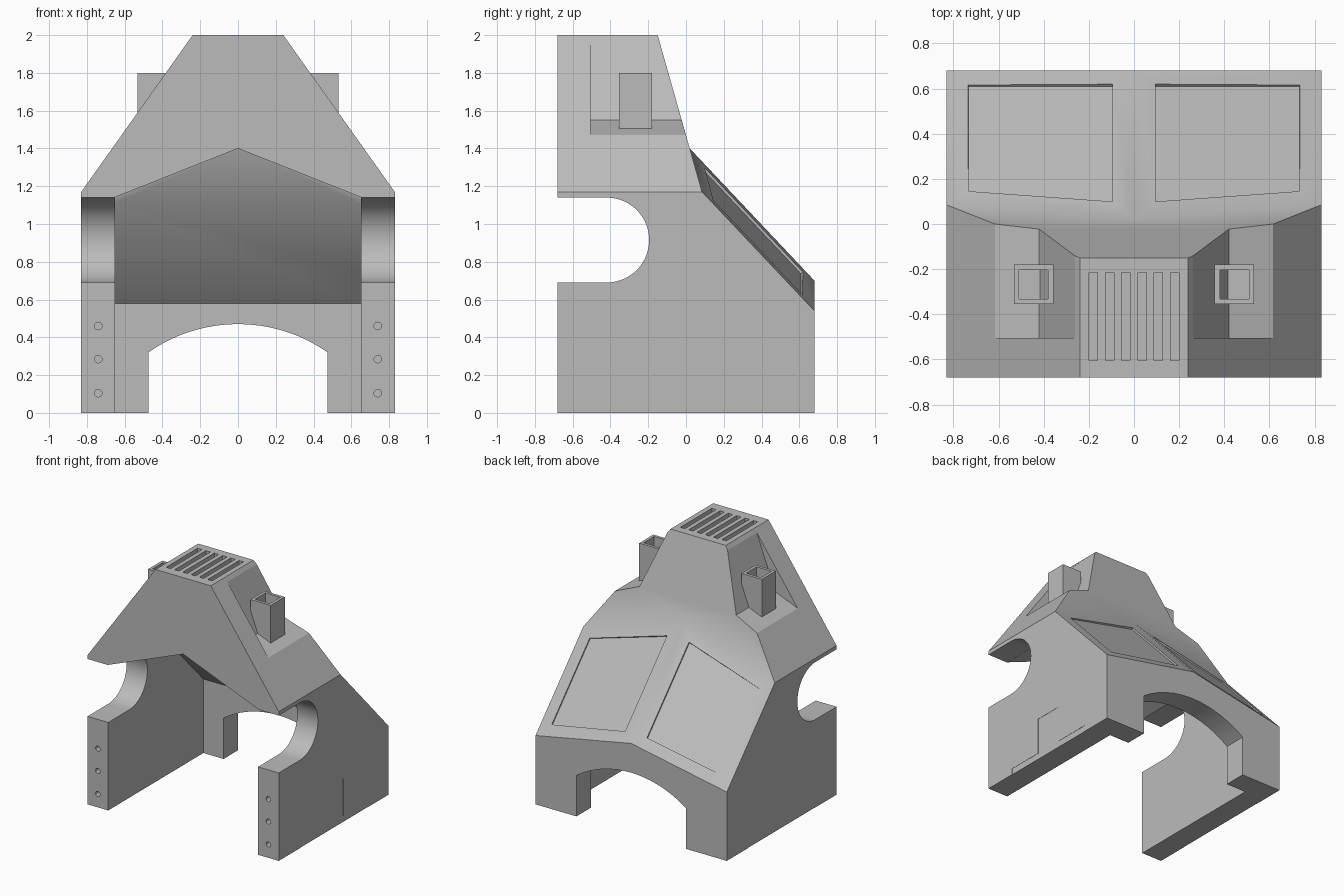
import bpy, bmesh, math
from mathutils import Vector

cube = bpy.data.objects.get("Cube")
if cube:
    bpy.data.objects.remove(cube, do_unlink=True)

grey = bpy.data.materials.new("plain grey")
grey.use_nodes = True
COLOUR = (0.5, 0.5, 0.5, 1)
grey.diffuse_color = COLOUR
grey.node_tree.nodes["Principled BSDF"].inputs["Base Color"].default_value = COLOUR


def make(name, bm):
    bmesh.ops.recalc_face_normals(bm, faces=bm.faces)
    mesh = bpy.data.meshes.new(name)
    bm.to_mesh(mesh)
    bm.free()
    mesh.materials.append(grey)
    ob = bpy.data.objects.new(name, mesh)
    bpy.context.collection.objects.link(ob)
    return ob


def prism(name, pts, axis, lo, hi):
    """Extrude a flat outline along one axis."""
    place = {"x": lambda a, b, v: (v, a, b),
             "y": lambda a, b, v: (a, v, b),
             "z": lambda a, b, v: (a, b, v)}[axis]
    bm = bmesh.new()
    low = [bm.verts.new(place(a, b, lo)) for a, b in pts]
    high = [bm.verts.new(place(a, b, hi)) for a, b in pts]
    bm.faces.new(low)
    bm.faces.new(high)
    for i in range(len(pts)):
        j = (i + 1) % len(pts)
        bm.faces.new((low[i], low[j], high[j], high[i]))
    return make(name, bm)


def rect(a0, a1, b0, b1):
    return [(a0, b0), (a1, b0), (a1, b1), (a0, b1)]


def arc(ca, cb, r, start, end, n):
    angles = [math.radians(start + (end - start) * i / n) for i in range(n + 1)]
    return [(ca + r * math.cos(t), cb + r * math.sin(t)) for t in angles]


def boolean(ob, tool, operation="DIFFERENCE"):
    mod = ob.modifiers.new("cut", "BOOLEAN")
    mod.operation = operation
    mod.solver = "EXACT"
    mod.object = tool
    bpy.context.view_layer.objects.active = ob
    bpy.ops.object.modifier_apply(modifier=mod.name)
    bpy.data.objects.remove(tool, do_unlink=True)


def smooth(ob):
    bpy.ops.object.select_all(action="DESELECT")
    ob.select_set(True)
    bpy.context.view_layer.objects.active = ob
    bpy.ops.object.shade_smooth_by_angle(angle=math.radians(30))


# Solid outer body: walls, gabled rear roof and tapered hood
W, D = 0.83, 0.68
corners = {"front_base": (W, -D, 0), "front_eave": (W, -D, 1.17), "front_top": (0.24, -D, 2),
           "back_base": (W, D, 0), "back_eave": (W, D, 0.54), "eave": (W, 0.085, 1.17),
           "back_top": (0.24, -0.15, 2)}
bm = bmesh.new()
L = {k: bm.verts.new(p) for k, p in corners.items()}
R = {k: bm.verts.new((-p[0], p[1], p[2])) for k, p in corners.items()}
ridge_low = bm.verts.new((0, D, 0.70))
ridge_high = bm.verts.new((0, 0.02, 1.40))
for s in (L, R):
    for keys in (("front_base", "back_base", "back_eave", "eave", "front_eave"),
                 ("front_eave", "eave", "back_top", "front_top")):
        bm.faces.new([s[k] for k in keys])
    bm.faces.new((s["back_eave"], ridge_low, ridge_high, s["eave"]))
bm.faces.new([L[k] for k in ("front_base", "front_eave", "front_top")]
             + [R[k] for k in ("front_top", "front_eave", "front_base")])
bm.faces.new((L["back_base"], L["back_eave"], ridge_low, R["back_eave"], R["back_base"]))
bm.faces.new((L["eave"], ridge_high, R["eave"], R["back_top"], L["back_top"]))
for a, b in (("front_base", "back_base"), ("front_top", "back_top")):
    bm.faces.new((L[a], L[b], R[b], R[a]))
body = make("body", bm)

# Inner space: sloped rear ceiling crossed with a gabled front opening
cavity = prism("cavity", [(-1, -0.1), (0.5, -0.1), (0.5, 0.58), (-0.01, 1.11),
                          (-0.1, 1.4), (-0.1, 1.6), (-1, 1.6)], "x", -0.65, 0.65)
gable = prism("gable", [(-0.65, -0.2), (0.65, -0.2), (0.65, 1.142), (0, 1.4), (-0.65, 1.142)],
              "y", -0.9, 0.9)
boolean(cavity, gable, "INTERSECT")
boolean(body, cavity)

# Round-ended notch through both side walls
notch = [(-0.9, 0.69)] + arc(-0.42, 0.915, 0.225, -90, 90, 28) + [(-0.9, 1.14)]
boolean(body, prism("notch", notch, "x", -1, 1))

# Arched doorway in the back wall
doorway = [(0.475, -0.1)] + arc(0, -0.357, 0.827, 54.95, 125.05, 24) + [(-0.475, -0.1)]
boolean(body, prism("doorway", doorway, "y", 0.4, 0.8))

# Vent slots in the flat top
for i in range(6):
    x = -0.18 + 0.072 * i
    boolean(body, prism("slot", rect(x - 0.019, x + 0.019, -0.605, -0.215), "z", 1.92, 2.1))


def roof_point(x, y, out):
    normal = Vector((0.181, 1.061, 1)).normalized()
    return Vector((x, y, 0.70 - 1.061 * (y - D) - 0.181 * x)) + normal * out


for side, word in ((1, "left"), (-1, "right")):
    # Ledge cut into the hood
    ledge = [(0.42, 1.55), (0.261, 1.97), (0.75, 1.97), (0.75, 1.416)]
    boolean(body, prism("ledge", [(side * a, b) for a, b in ledge], "y", -0.505, 0.3))

    # Shallow roof panel recess
    bm = bmesh.new()
    for out in (-0.015, 0.03):
        for x, y in ((0.095, 0.1), (0.735, 0.15), (0.735, 0.62), (0.095, 0.62)):
            p = roof_point(x, y, out)
            bm.verts.new((side * p.x, p.y, p.z))
    bmesh.ops.convex_hull(bm, input=bm.verts)
    boolean(body, make("panel", bm))

    # Peg holes in the front edge of the wall
    for z in (0.105, 0.285, 0.46):
        hole = arc(side * 0.74, z, 0.02, 0, 345, 23)
        boolean(body, prism("hole", hole, "y", -0.8, -0.6))

    # Faint inlay at the foot of the outer wall
    inlay = [(-0.41, -0.1), (0.42, -0.1), (0.42, 0.05), (0.12, 0.05),
             (0.12, 0.34), (-0.11, 0.34), (-0.11, 0.05), (-0.41, 0.05)]
    boolean(body, prism("inlay", inlay, "x", *sorted((side * 0.828, side * 0.9))))

    # Hollow square chimney
    x0, x1 = sorted((side * 0.357, side * 0.532))
    chimney = prism(word + "_chimney", rect(x0, x1, -0.355, -0.18), "z", 1.5, 1.8)
    flue = prism("flue", rect(x0 + 0.023, x1 - 0.023, -0.332, -0.203), "z", 1.56, 1.9)
    boolean(chimney, flue)

smooth(body)
